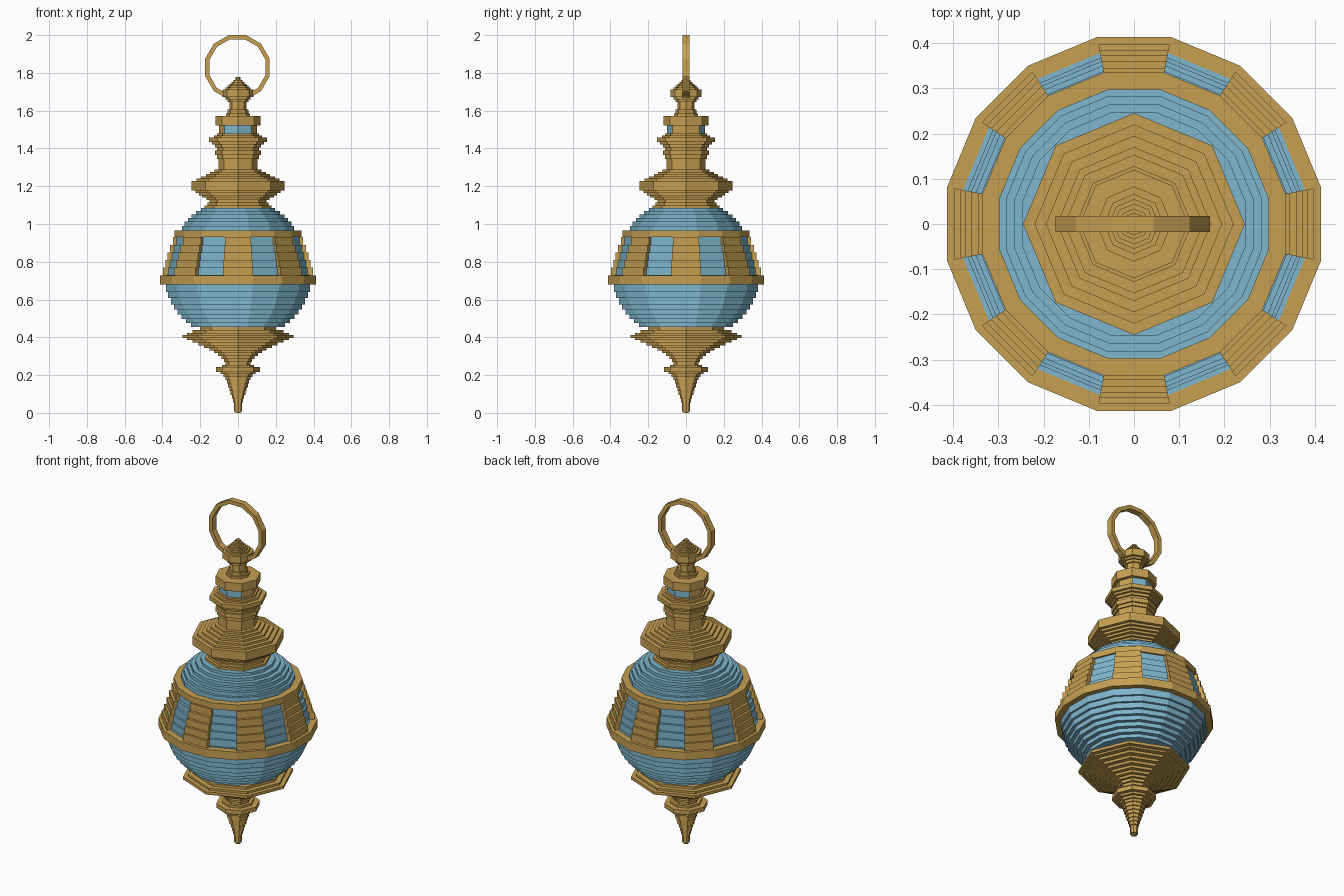
import bpy, bmesh, math


def material(name, rgb):
    m = bpy.data.materials.new(name)
    m.diffuse_color = (*rgb, 1)
    return m


GOLD = material("antique gold", (0.57, 0.352, 0.085))
BLUE = material("pale blue glass", (0.21, 0.468, 0.61))


def finish(name, bm, *mats):
    bmesh.ops.recalc_face_normals(bm, faces=bm.faces)
    me = bpy.data.meshes.new(name)
    bm.to_mesh(me)
    bm.free()
    for m in mats:
        me.materials.append(m)
    ob = bpy.data.objects.new(name, me)
    bpy.context.collection.objects.link(ob)
    return ob


def stepped(name, z, tiers, sides, phase, *mats):
    """Stack of flat-sided drums; tiers are (top height, radius)."""
    bm = bmesh.new()
    rings = []
    for top, r in tiers:
        for h in (z, top):
            rings.append([bm.verts.new((r * math.cos(phase + math.tau * i / sides),
                                        r * math.sin(phase + math.tau * i / sides), h))
                          for i in range(sides)])
        z = top
    for a, b in zip(rings, rings[1:]):
        for i in range(sides):
            j = (i + 1) % sides
            bm.faces.new((a[i], a[j], b[j], b[i]))
    bm.faces.new(rings[0])
    bm.faces.new(rings[-1])
    return finish(name, bm, *mats)


def octagon(name, z, tiers, *mats):
    return stepped(name, z, tiers, 8, 0, *mats)


def sixteen(name, z, tiers, mat):
    # radii are measured to the flats, which face the axes
    k = 1 / math.cos(math.pi / 16)
    return stepped(name, z, [(t, r * k) for t, r in tiers], 16, math.pi / 16, mat)


# Pointed drop with its small collar and the cup under the globe
octagon("bottom_drop", 0, [
    (0.008, 0.014), (0.055, 0.021), (0.075, 0.027), (0.095, 0.033), (0.115, 0.039),
    (0.135, 0.046), (0.155, 0.052), (0.175, 0.059), (0.19, 0.066), (0.205, 0.076),
    (0.217, 0.093), (0.242, 0.117), (0.254, 0.085)], GOLD)
octagon("lower_cup", 0.254, [
    (0.27, 0.066), (0.286, 0.075), (0.302, 0.088), (0.316, 0.105), (0.33, 0.127),
    (0.344, 0.152), (0.358, 0.18), (0.372, 0.208), (0.386, 0.24), (0.396, 0.27),
    (0.412, 0.295), (0.424, 0.27), (0.438, 0.24), (0.455, 0.2)], GOLD)

# Glass globe, continuous behind the windows
sixteen("glass_globe", 0.455, [
    (0.475, 0.25), (0.498, 0.275), (0.522, 0.298), (0.548, 0.32), (0.575, 0.34),
    (0.607, 0.356), (0.64, 0.37), (0.68, 0.382), (0.73, 0.378), (0.77, 0.368),
    (0.81, 0.36), (0.85, 0.35), (0.89, 0.338), (0.93, 0.325), (0.965, 0.312),
    (0.99, 0.297), (1.012, 0.283), (1.032, 0.265), (1.05, 0.247), (1.068, 0.222),
    (1.085, 0.195)], BLUE)

# Gold belts above and below the windows
sixteen("lower_belt", 0.68, [(0.727, 0.413)], GOLD)
sixteen("upper_belt", 0.93, [(0.966, 0.335)], GOLD)

# Eight stepped window posts
bm = bmesh.new()
half = math.tan(math.pi / 16)
post_tiers = [(0.77, 0.397), (0.81, 0.385), (0.85, 0.373), (0.89, 0.36), (0.932, 0.345)]
for k in range(8):
    c, s = math.cos(k * math.pi / 4), math.sin(k * math.pi / 4)
    z = 0.725
    for top, r in post_tiers:
        plan = [(0.29, -0.29 * half), (r, -r * half), (r, r * half), (0.29, 0.29 * half)]
        lo, hi = [[bm.verts.new((x * c - y * s, x * s + y * c, h)) for x, y in plan]
                  for h in (z, top)]
        bm.faces.new(lo)
        bm.faces.new(hi)
        for i in range(4):
            j = (i + 1) % 4
            bm.faces.new((lo[i], lo[j], hi[j], hi[i]))
        z = top
finish("window_posts", bm, GOLD)

# Crown: flared collar, waist and upper flange
octagon("crown", 1.083, [
    (1.098, 0.178), (1.113, 0.162), (1.128, 0.152), (1.14, 0.168), (1.152, 0.19),
    (1.165, 0.207), (1.178, 0.225), (1.228, 0.245), (1.24, 0.22), (1.252, 0.195),
    (1.264, 0.17), (1.276, 0.147), (1.288, 0.125)], GOLD)
octagon("waist", 1.288, [
    (1.345, 0.104), (1.365, 0.112), (1.39, 0.121), (1.405, 0.112), (1.42, 0.122),
    (1.433, 0.138), (1.457, 0.153), (1.468, 0.128), (1.478, 0.112)], GOLD)

# Lantern: panes facing front and back, gold at the sides
lantern = octagon("lantern", 1.478, [(1.522, 0.1)], GOLD, BLUE)
for p in lantern.data.polygons:
    if abs(p.normal.y) > 0.7:
        p.material_index = 1

# Cap, slim neck and finial
octagon("lantern_cap", 1.522, [(1.572, 0.12)], GOLD)
octagon("neck", 1.572, [
    (1.585, 0.064), (1.605, 0.055), (1.645, 0.046), (1.66, 0.056)], GOLD)
octagon("finial", 1.66, [
    (1.672, 0.067), (1.712, 0.083), (1.722, 0.066), (1.732, 0.055), (1.742, 0.045),
    (1.752, 0.034), (1.762, 0.025), (1.777, 0.013)], GOLD)

# Hanging ring
bm = bmesh.new()
N = 12
loops = []
for i in range(N):
    a = math.tau * (i + 0.5) / N
    loops.append([bm.verts.new((-0.003 + r * math.cos(a), y, 1.829 + r * math.sin(a)))
                  for r, y in ((0.177, -0.018), (0.177, 0.018), (0.154, 0.018), (0.154, -0.018))])
for i in range(N):
    a, b = loops[i], loops[(i + 1) % N]
    for j in range(4):
        k = (j + 1) % 4
        bm.faces.new((a[j], a[k], b[k], b[j]))
finish("hanging_ring", bm, GOLD)
